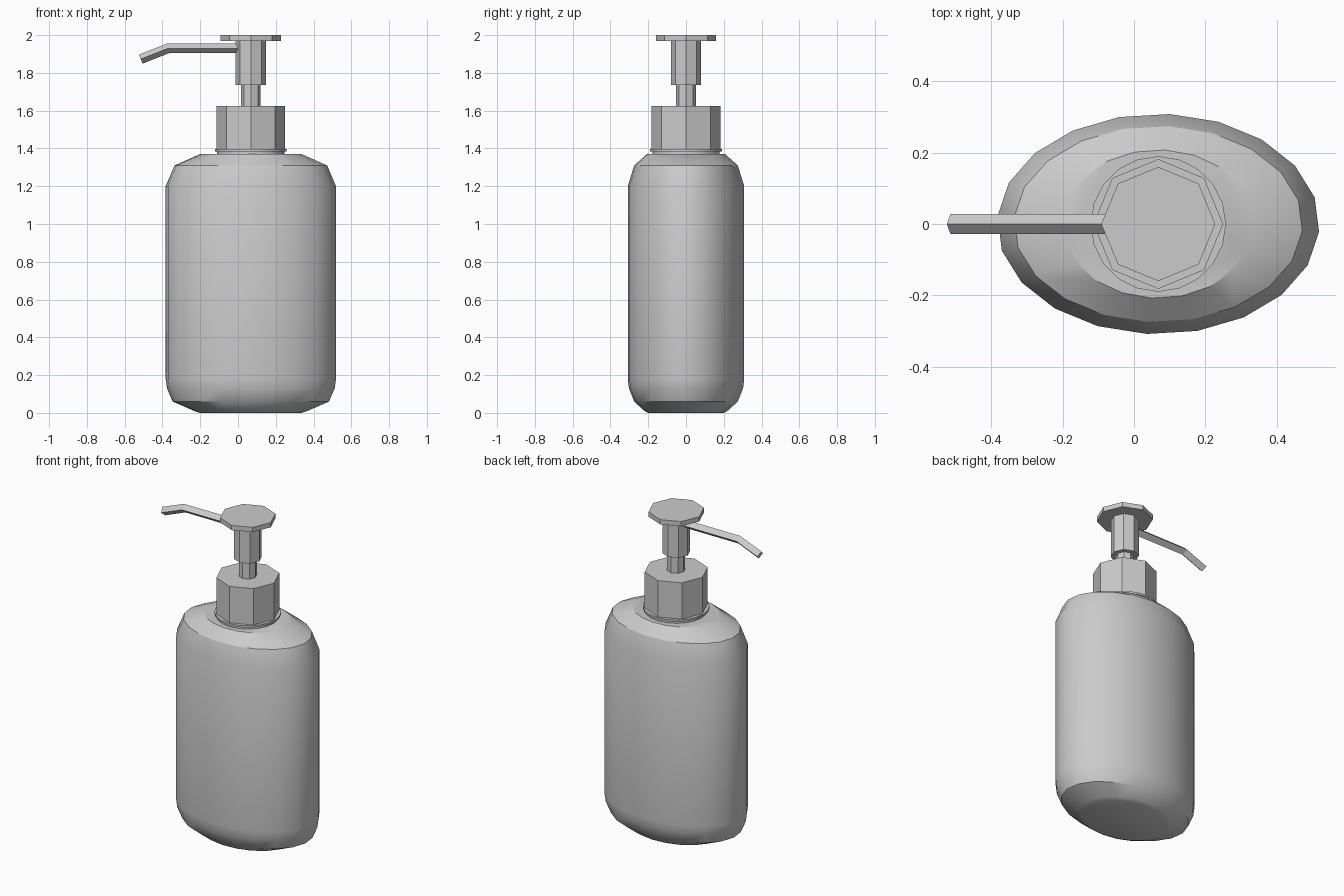
import bpy, bmesh, math
from mathutils import Vector

cube = bpy.data.objects.get("Cube")
if cube:
    bpy.data.objects.remove(cube, do_unlink=True)

AXIS_X = 0.068  # centre of the bottle and pump

grey = bpy.data.materials.new("plain grey")
grey.use_nodes = True
GREY = (0.6, 0.6, 0.6, 1)
grey.diffuse_color = GREY
grey.node_tree.nodes["Principled BSDF"].inputs["Base Color"].default_value = GREY


def loft(name, rings, smooth=False):
    """Skin a list of equal point rings and close both ends."""
    bm = bmesh.new()
    loops = [[bm.verts.new(p) for p in ring] for ring in rings]
    n = len(loops[0])
    for a, b in zip(loops, loops[1:]):
        for i in range(n):
            j = (i + 1) % n
            bm.faces.new((a[i], a[j], b[j], b[i]))
    bm.faces.new(loops[0][::-1])
    bm.faces.new(loops[-1])
    bmesh.ops.recalc_face_normals(bm, faces=bm.faces)
    mesh = bpy.data.meshes.new(name)
    bm.to_mesh(mesh)
    bm.free()
    mesh.materials.append(grey)
    obj = bpy.data.objects.new(name, mesh)
    bpy.context.collection.objects.link(obj)
    if smooth:
        bpy.ops.object.select_all(action="DESELECT")
        obj.select_set(True)
        bpy.context.view_layer.objects.active = obj
        bpy.ops.object.shade_smooth_by_angle(angle=math.radians(30))
    return obj


def ellipse(rx, ry, z, sides, turn=0.0):
    angles = [math.tau * i / sides + math.radians(turn) for i in range(sides)]
    return [(AXIS_X + rx * math.cos(a), ry * math.sin(a), z) for a in angles]


def prism(name, radius, bottom, top, sides=8, smooth=False):
    return loft(name, [ellipse(radius, radius, z, sides) for z in (bottom, top)], smooth)


# Oval bottle with rounded shoulder and base: (x radius, y radius, height)
profile = [(0.27, 0.20, 0.0), (0.30, 0.22, 0.01), (0.415, 0.275, 0.06),
           (0.445, 0.303, 0.13), (0.452, 0.309, 0.18), (0.452, 0.309, 1.20),
           (0.405, 0.275, 1.31), (0.27, 0.208, 1.37)]
loft("bottle", [ellipse(rx, ry, z, 20, -4) for rx, ry, z in profile], smooth=True)

# Neck and its lip
prism("neck", 0.178, 1.36, 1.385, 20, True)
prism("neck_lip", 0.19, 1.385, 1.397, 20, True)

# Faceted pump
prism("cap", 0.182, 1.397, 1.625)
prism("pump_rod", 0.052, 1.62, 1.74)
prism("pump_head", 0.08, 1.735, 1.975)
prism("press_plate", 0.16, 1.97, 2.0)

# Diamond section spout with a downward bend, mitred at the bend
path = [Vector((0.03, 0, 1.93)), Vector((-0.37, 0, 1.93)), Vector((-0.515, 0, 1.873))]
tilts = [0.0, 0.187, 0.374]
rings = []
for p, tilt in zip(path, tilts):
    up = Vector((-math.sin(tilt), 0, math.cos(tilt))) * 0.026
    side = Vector((0, 0.028, 0))
    rings.append([p + up, p + side, p - up, p - side])
loft("spout", rings)
